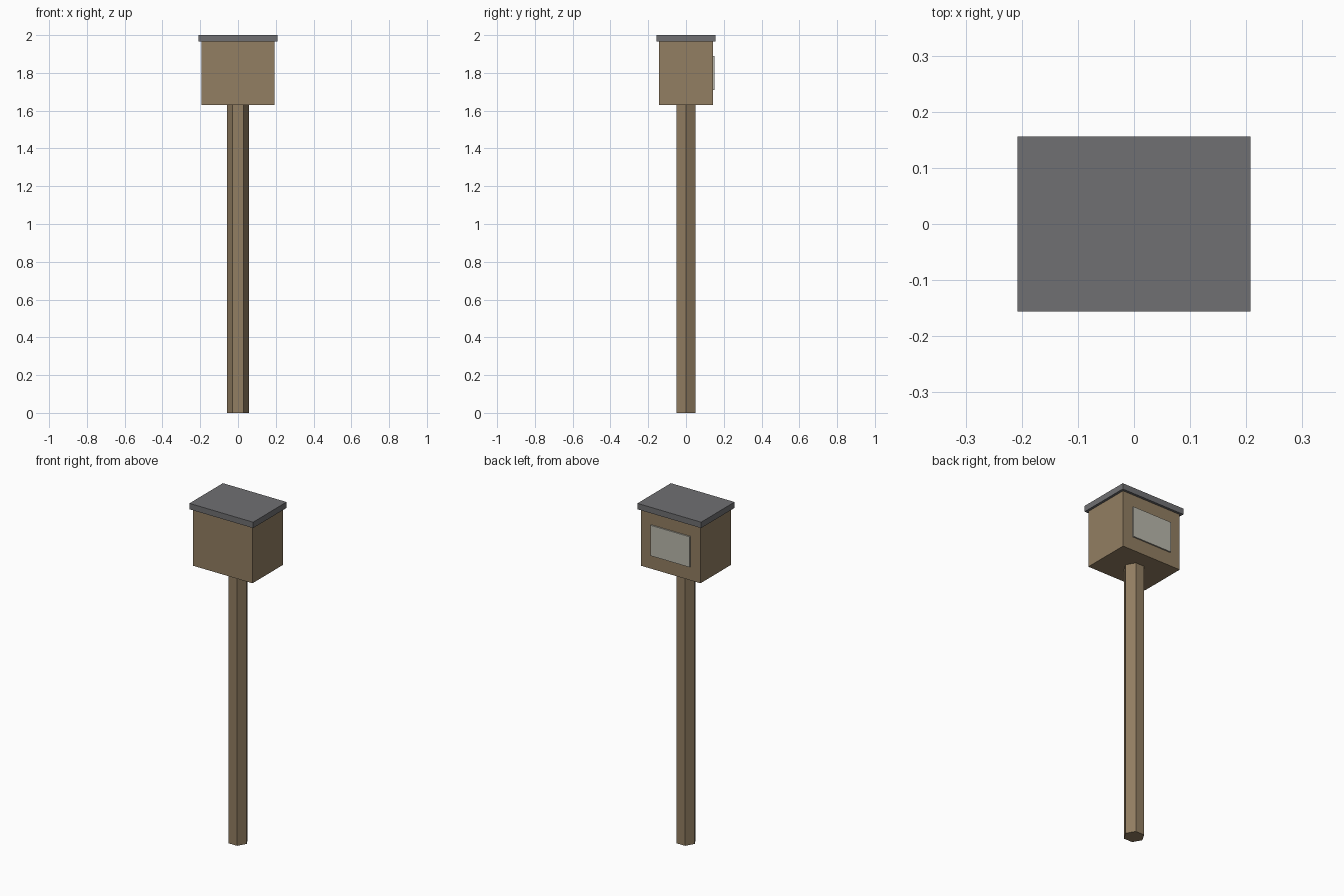
import bpy
import math

cube = bpy.data.objects.get("Cube")
if cube:
    bpy.data.objects.remove(cube, do_unlink=True)


def material(name, srgb):
    colour = [((c / 255 + 0.055) / 1.055) ** 2.4 for c in srgb] + [1]
    m = bpy.data.materials.new(name)
    m.use_nodes = True
    m.diffuse_color = colour
    m.node_tree.nodes["Principled BSDF"].inputs["Base Color"].default_value = colour
    return m


def box(name, low, high, mat):
    bpy.ops.mesh.primitive_cube_add(size=1, location=[(a + b) / 2 for a, b in zip(low, high)])
    ob = bpy.context.object
    ob.name = name
    ob.scale = [b - a for a, b in zip(low, high)]
    bpy.ops.object.transform_apply(location=False, rotation=False, scale=True)
    ob.data.materials.append(mat)
    return ob


wood = material("brown wood", (146, 126, 98))
slate = material("grey roof", (112, 112, 114))
paper = material("pale panel", (186, 184, 172))

# Six-sided post with corners on the x axis
box_bottom = 1.63
bpy.ops.mesh.primitive_cylinder_add(vertices=6, radius=0.057, depth=box_bottom,
                                    location=(0, 0, box_bottom / 2),
                                    rotation=(0, 0, math.pi / 6))
post = bpy.context.object
post.name = "post"
bpy.ops.object.transform_apply(location=False, rotation=True, scale=False)
post.data.materials.append(wood)

# Box, overhanging roof slab and the panel on the back
box("box_body", (-0.194, -0.142, box_bottom), (0.194, 0.142, 1.965), wood)
box("roof_slab", (-0.208, -0.156, 1.965), (0.208, 0.156, 2), slate)
box("back_panel", (-0.128, 0.142, 1.71), (0.128, 0.15, 1.89), paper)
